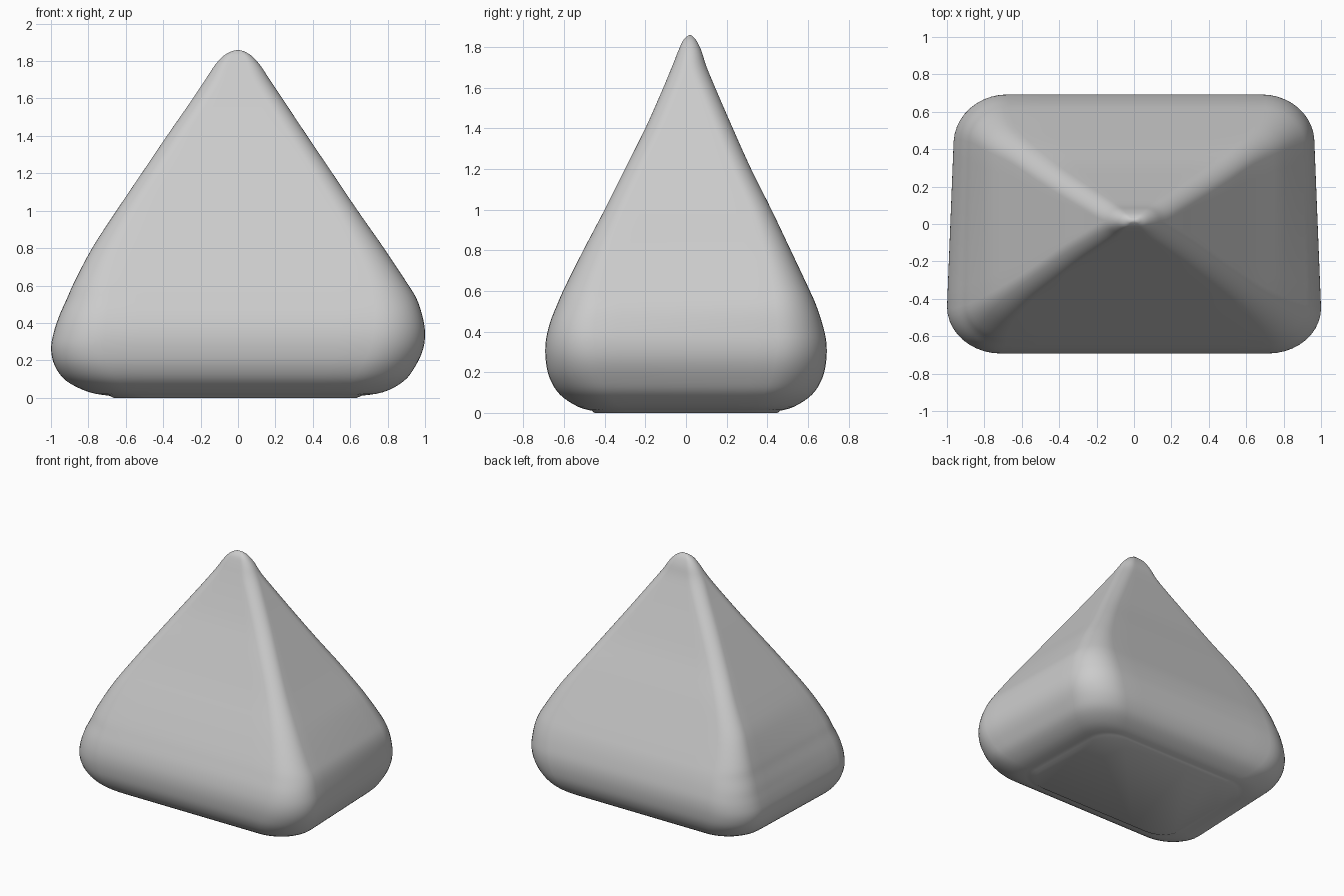
import bpy, bmesh, math

if "Cube" in bpy.data.objects:
    bpy.data.objects.remove(bpy.data.objects["Cube"])

# Cross-sections from base to tip: z, left, right, front, back, corner radius
SECTIONS = [
    (0.008, -0.67, 0.64, -0.45, 0.45, 0.16),
    (0.03, -0.80, 0.78, -0.53, 0.53, 0.20),
    (0.09, -0.92, 0.89, -0.62, 0.62, 0.24),
    (0.17, -0.98, 0.95, -0.67, 0.67, 0.25),
    (0.26, -1.00, 0.99, -0.69, 0.69, 0.25),
    (0.35, -0.985, 1.00, -0.69, 0.69, 0.24),
    (0.44, -0.955, 0.985, -0.67, 0.67, 0.22),
    (0.53, -0.915, 0.955, -0.635, 0.64, 0.20),
    (0.62, -0.875, 0.90, -0.595, 0.60, 0.17),
    (0.80, -0.78, 0.78, -0.505, 0.515, 0.13),
    (1.00, -0.65, 0.64, -0.40, 0.42, 0.10),
    (1.20, -0.515, 0.505, -0.30, 0.32, 0.09),
    (1.40, -0.38, 0.37, -0.20, 0.23, 0.085),
    (1.58, -0.255, 0.25, -0.12, 0.152, 0.08),
    (1.70, -0.175, 0.17, -0.07, 0.102, 0.075),
    (1.78, -0.122, 0.117, -0.038, 0.076, 0.055),
    (1.83, -0.075, 0.07, -0.015, 0.052, 0.033),
    (1.854, -0.03, 0.028, 0.008, 0.03, 0.011),
]
TIP = (0.0, 0.02, 1.86)
CORNER_STEPS, SIDE_STEPS, RING_STEPS = 10, 8, 4


def spline(p0, p1, p2, p3, t):
    """Smooth blend between two neighbouring sections."""
    return [0.5 * (2*b + (c - a)*t + (2*a - 5*b + 4*c - d)*t*t
                   + (3*b - a - 3*c + d)*t**3)
            for a, b, c, d in zip(p0, p1, p2, p3)]


def rounded_ring(z, x0, x1, y0, y1, r):
    """Rounded rectangle, slightly narrower to the back near the base."""
    rx, ry = r * 1.15, r
    rx, ry = min(rx, (x1 - x0) * 0.49), min(ry, (y1 - y0) * 0.49)
    corners = [(x1 - rx, y1 - ry), (x0 + rx, y1 - ry),
               (x0 + rx, y0 + ry), (x1 - rx, y0 + ry)]
    arcs = []
    for q, (cx, cy) in enumerate(corners):
        angles = [(q + i / CORNER_STEPS) * math.pi / 2 for i in range(CORNER_STEPS + 1)]
        arcs.append([(cx + rx * math.cos(a), cy + ry * math.sin(a)) for a in angles])
    pts = []
    for q in range(4):
        pts += arcs[q]
        a, b = arcs[q][-1], arcs[(q + 1) % 4][0]
        pts += [(a[0] + (b[0] - a[0]) * i / SIDE_STEPS, a[1] + (b[1] - a[1]) * i / SIDE_STEPS)
                for i in range(1, SIDE_STEPS)]
    fade = max(0.0, min(1.0, (0.8 - z) / 0.4))
    return [(x * (1 - 0.04 * fade * max(0, y + 0.45)), y, z) for x, y in pts]


# Rounded pyramid body lofted through the sections
bm = bmesh.new()
rings = []
last = len(SECTIONS) - 1
for i in range(last):
    quad = [SECTIONS[max(0, min(last, i + k))] for k in (-1, 0, 1, 2)]
    for s in range(RING_STEPS):
        rings.append(rounded_ring(*spline(*quad, s / RING_STEPS)))
rings.append(rounded_ring(*SECTIONS[-1]))
loops = [[bm.verts.new(p) for p in ring] for ring in rings]
n = len(loops[0])
for low, high in zip(loops, loops[1:]):
    for j in range(n):
        k = (j + 1) % n
        bm.faces.new((low[j], low[k], high[k], high[j]))
tip = bm.verts.new(TIP)
for j in range(n):
    bm.faces.new((loops[-1][j], loops[-1][(j + 1) % n], tip))

# Flat underside, resting on the ground
for v in loops[0]:
    v.co.z = 0.0
bm.faces.new(loops[0][::-1])
bmesh.ops.recalc_face_normals(bm, faces=bm.faces)

mesh = bpy.data.meshes.new("rounded_pyramid")
bm.to_mesh(mesh)
bm.free()
body = bpy.data.objects.new("rounded_pyramid", mesh)
bpy.context.collection.objects.link(body)
bpy.context.view_layer.objects.active = body
body.select_set(True)
bpy.ops.object.shade_smooth_by_angle(angle=math.radians(40))
